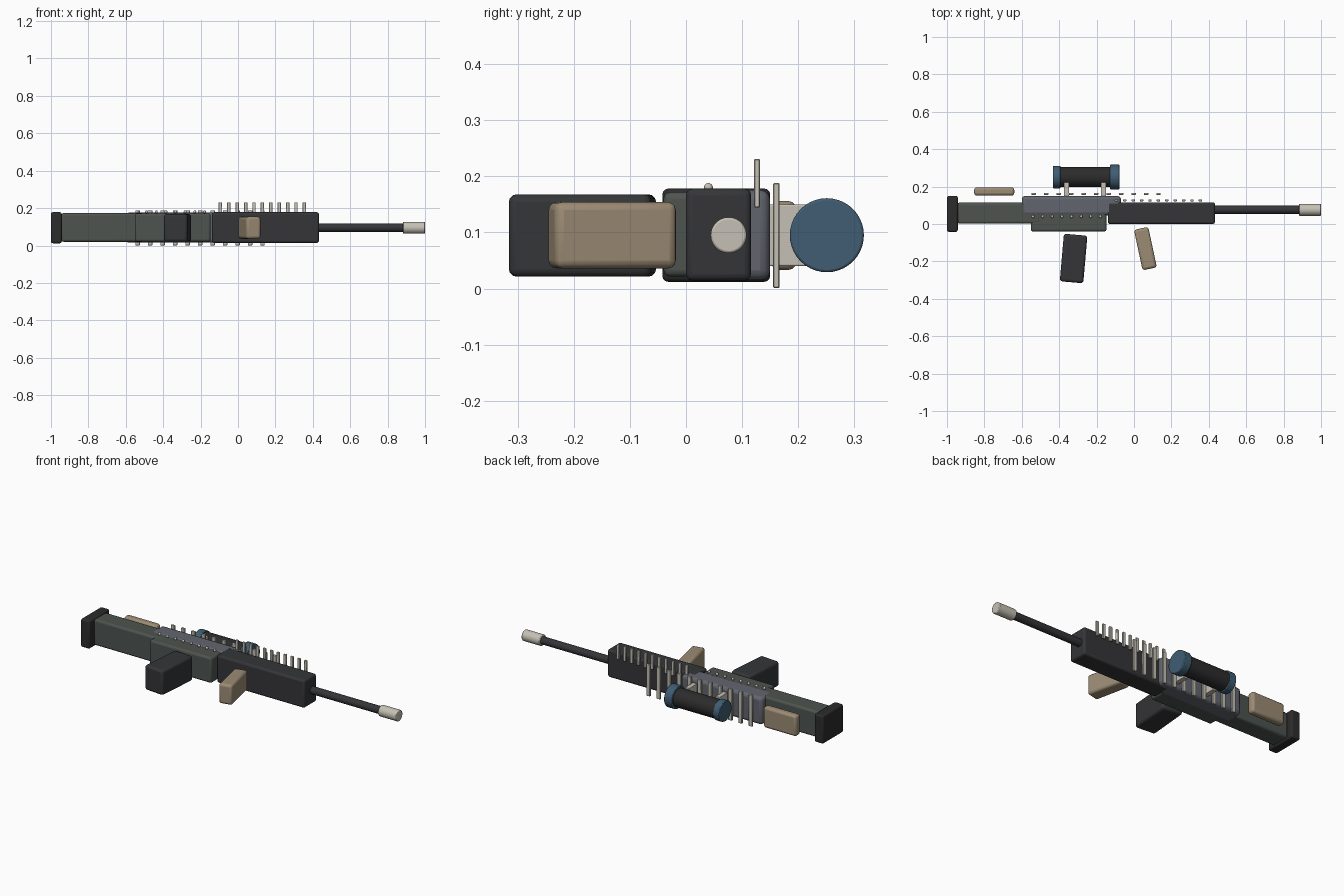
import bpy, math

if "Cube" in bpy.data.objects:
    bpy.data.objects.remove(bpy.data.objects["Cube"])

ZC = 0.095  # mid-plane of the rifle, which lies on its side


def material(name, rgb):
    m = bpy.data.materials.new(name)
    m.diffuse_color = (*rgb, 1)
    m.use_nodes = True
    m.node_tree.nodes["Principled BSDF"].inputs["Base Color"].default_value = m.diffuse_color
    return m


BLACK = material("black_polymer", (0.035, 0.036, 0.04))
DARK = material("dark_rubber", (0.025, 0.025, 0.025))
GREEN = material("green_grey", (0.075, 0.088, 0.08))
STEEL = material("blue_grey", (0.12, 0.13, 0.155))
TAN = material("tan", (0.33, 0.26, 0.175))
PALE = material("pale_metal", (0.56, 0.53, 0.46))
BLUE = material("lens_blue", (0.05, 0.11, 0.17))


def finish(name, mat, bevel, segments):
    o = bpy.context.object
    o.name = name
    o.data.materials.append(mat)
    if bevel:
        b = o.modifiers.new("bevel", 'BEVEL')
        b.width, b.segments, b.limit_method = bevel, segments, 'ANGLE'
    bpy.ops.object.shade_smooth_by_angle(angle=math.radians(40))
    return o


def box(name, mat, x, y, z, bevel=0.01, angle=0.0, segments=3):
    """Rounded box from (min, max) ranges, turned about z by angle."""
    centre = [(a + b) / 2 for a, b in (x, y, z)]
    bpy.ops.mesh.primitive_cube_add(size=1, location=centre)
    o = bpy.context.object
    o.scale = [b - a for a, b in (x, y, z)]
    bpy.ops.object.transform_apply(location=False, rotation=False, scale=True)
    o.rotation_euler.z = angle
    return finish(name, mat, bevel, segments)


def tube(name, mat, x0, x1, y, r, bevel=0.004):
    """Round bar along x."""
    bpy.ops.mesh.primitive_cylinder_add(vertices=40, radius=r, depth=x1 - x0,
                                        location=((x0 + x1) / 2, y, ZC),
                                        rotation=(0, math.pi / 2, 0))
    return finish(name, mat, bevel, 2)


# stock
box("butt_pad", DARK, (-1.0, -0.942), (-0.042, 0.15), (0.012, 0.178))
box("stock", GREEN, (-0.945, -0.5), (0.002, 0.114), (0.02, 0.173), 0.012)
box("cheek_rest", TAN, (-0.855, -0.64), (0.152, 0.196), (0.033, 0.156), 0.014)

# receiver
box("lower_receiver", GREEN, (-0.552, -0.147), (-0.04, 0.09), (0.021, 0.172), 0.012)
box("upper_receiver", STEEL, (-0.6, -0.07), (0.045, 0.15), (0.015, 0.176), 0.018)
box("handguard", BLACK, (-0.14, 0.433), (0.0, 0.116), (0.014, 0.178), 0.012)

# magazine and foregrip, both raked
box("magazine", BLACK, (-0.386, -0.26), (-0.312, -0.057), (0.021, 0.168), 0.014, -0.087)
box("foregrip", TAN, (0.022, 0.1), (-0.242, -0.021), (0.036, 0.154), 0.014, 0.21)

# barrel and muzzle
tube("barrel", BLACK, 0.4, 0.9, 0.076, 0.022)
tube("muzzle", PALE, 0.882, 1.0, 0.076, 0.032)

# scope with two mounts
tube("scope_tube", DARK, -0.405, -0.11, 0.251, 0.054)
tube("scope_eyepiece", BLUE, -0.433, -0.392, 0.251, 0.06)
tube("scope_objective", BLUE, -0.128, -0.077, 0.251, 0.066)
for i, x in enumerate((-0.361, -0.163)):
    box(f"scope_mount_{i}", PALE, (x - 0.014, x + 0.014), (0.14, 0.222), (0.04, 0.15), 0.003)

# rail slats above the receiver
for i in range(11):
    x = -0.537 + i * 0.0668
    box(f"rail_slat_{i}", PALE, (x - 0.012, x + 0.012), (0.155, 0.167), (0.001, 0.188),
        0.002, segments=1)

# short fins along the handguard
for i in range(11):
    x = -0.094 + i * 0.0449
    box(f"handguard_fin_{i}", PALE, (x - 0.009, x + 0.009), (0.121, 0.132), (0.144, 0.231),
        0.002, segments=1)

# row of rivets along the receiver seam
for i in range(8):
    bpy.ops.mesh.primitive_uv_sphere_add(segments=16, ring_count=8, radius=0.008,
                                         location=(-0.54 + i * 0.0515, 0.04, 0.18))
    finish(f"rivet_{i}", PALE, 0, 0)
